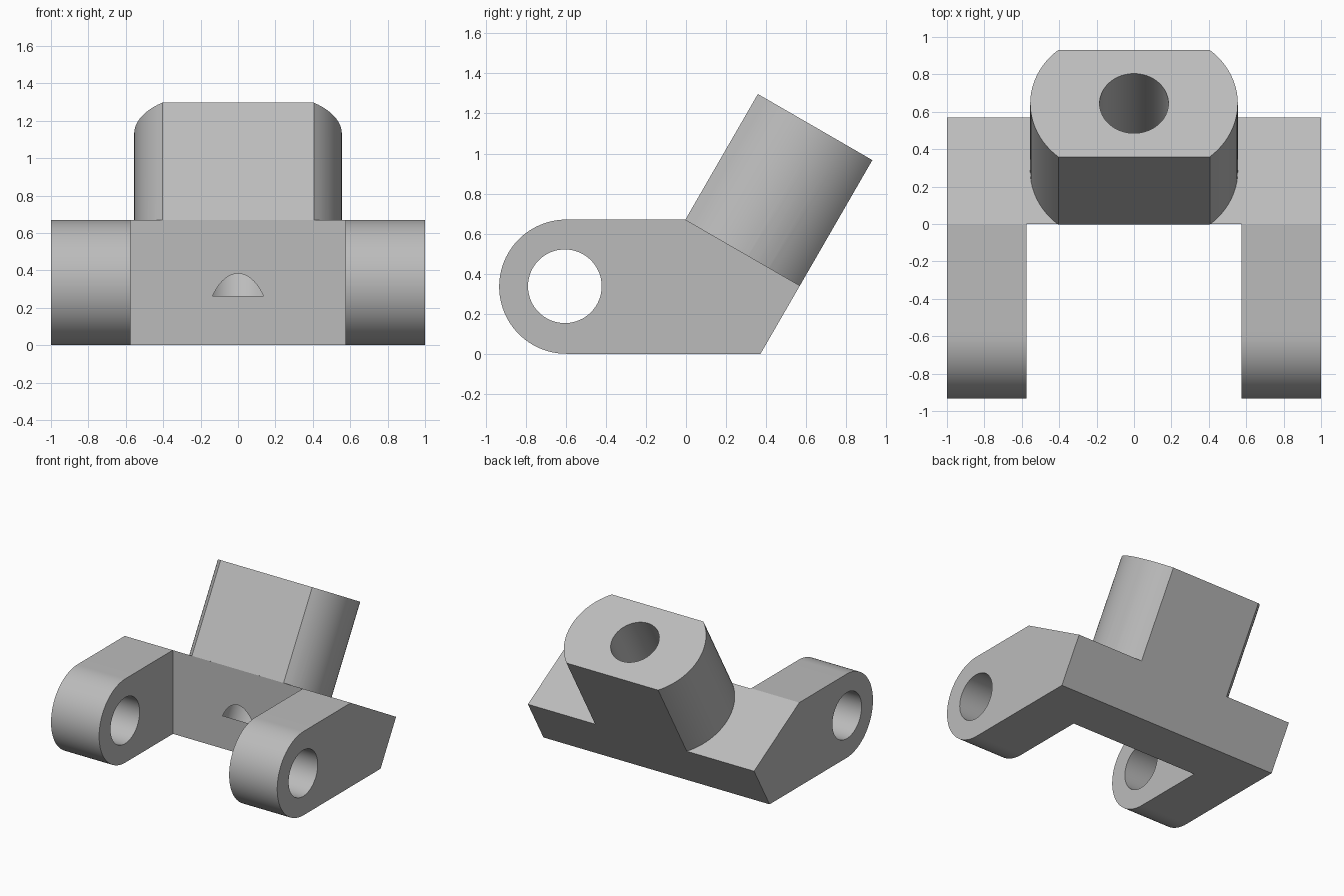
import bpy, bmesh, math
from mathutils import Matrix, Vector

if "Cube" in bpy.data.objects:
    bpy.data.objects.remove(bpy.data.objects["Cube"])

grey = bpy.data.materials.new("plain grey")
grey.diffuse_color = (0.5, 0.5, 0.5, 1)
grey.use_nodes = True
grey.node_tree.nodes["Principled BSDF"].inputs["Base Color"].default_value = grey.diffuse_color


def arc(cx, cy, r, a0, a1, n):
    """Points on an arc, angles in degrees."""
    angles = [math.radians(a0 + (a1 - a0) * i / n) for i in range(n + 1)]
    return [(cx + r * math.cos(a), cy + r * math.sin(a)) for a in angles]


def prism(name, outline, depth, matrix):
    """Extrude a 2D outline along local z from 0 to depth, then place it."""
    bm = bmesh.new()
    face = bm.faces.new([bm.verts.new((u, v, 0)) for u, v in outline])
    top = bmesh.ops.extrude_face_region(bm, geom=[face])["geom"]
    bmesh.ops.translate(bm, vec=(0, 0, depth),
                        verts=[g for g in top if isinstance(g, bmesh.types.BMVert)])
    bmesh.ops.recalc_face_normals(bm, faces=bm.faces)
    bm.transform(matrix)
    mesh = bpy.data.meshes.new(name)
    bm.to_mesh(mesh)
    bm.free()
    mesh.materials.append(grey)
    obj = bpy.data.objects.new(name, mesh)
    bpy.context.collection.objects.link(obj)
    return obj


def combine(target, tool, operation):
    """Apply an exact boolean and remove the tool."""
    mod = target.modifiers.new("combine", 'BOOLEAN')
    mod.operation, mod.solver, mod.object = operation, 'EXACT', tool
    bpy.context.view_layer.objects.active = target
    bpy.ops.object.modifier_apply(modifier=mod.name)
    bpy.data.objects.remove(tool)


def frame(x_axis, y_axis, z_axis, origin):
    m = Matrix((x_axis, y_axis, z_axis)).transposed().to_4x4()
    m.translation = Vector(origin)
    return m


R = 0.335                                  # rounded end radius, half body height
S, C = 0.5, math.sqrt(3) / 2               # sine and cosine of the 30 degree tilt
W = 0.66                                   # width of the sloped seat
PIVOT_Y = -0.598
side = frame((0, 1, 0), (0, 0, 1), (1, 0, 0), (-1, 0, 0))

# body: side profile with rounded front, sloped seat and undercut back
seat_back = (-0.003 + W * C, 2 * R - W * S)
foot_y = seat_back[0] - seat_back[1] * S / C
profile = arc(PIVOT_Y, R, R, 90, 270, 48) + [(foot_y, 0), seat_back, (-0.003, 2 * R)]
body = prism("clevis_bracket", profile, 2, side)

# gap between the two arms
gap = prism("arm_gap", [(-0.575, -1.2), (0.575, -1.2), (0.575, 0), (-0.575, 0)], 2,
            Matrix.Translation((0, 0, -0.5)))
combine(body, gap, 'DIFFERENCE')

# pivot hole through both arms
pivot = prism("pivot_hole", arc(-0.605, R + 0.002, 0.184, 0, 360, 64)[:-1], 3,
              side @ Matrix.Translation((0, 0, -0.5)))
combine(body, pivot, 'DIFFERENCE')

# tilted boss: flat front and back, bulged sides
seat_mid = (0, -0.003 + W * C / 2, 2 * R - W * S / 2)
tilt = frame((1, 0, 0), (0, C, -S), (0, S, C), seat_mid)
half, bulge = W / 2, 0.15
r = (half ** 2 + bulge ** 2) / (2 * bulge)
a = math.degrees(math.asin(half / r))
outline = arc(0.555 - r, 0, r, -a, a, 24) + arc(r - 0.555, 0, r, 180 - a, 180 + a, 24)
boss = prism("tilted_boss", outline, 0.724, tilt)
combine(body, boss, 'UNION')

# blind bore down the boss, breaking out through the front wall
bore = prism("boss_bore", arc(0, 0, 0.184, 0, 360, 64)[:-1], 1.276,
             tilt @ Matrix.Translation((0, 0, 0.724 - 1.076)))
combine(body, bore, 'DIFFERENCE')

# smooth curved walls, crisp edges
bpy.ops.object.select_all(action='DESELECT')
body.select_set(True)
bpy.context.view_layer.objects.active = body
bpy.ops.object.shade_smooth_by_angle(angle=math.radians(30))
